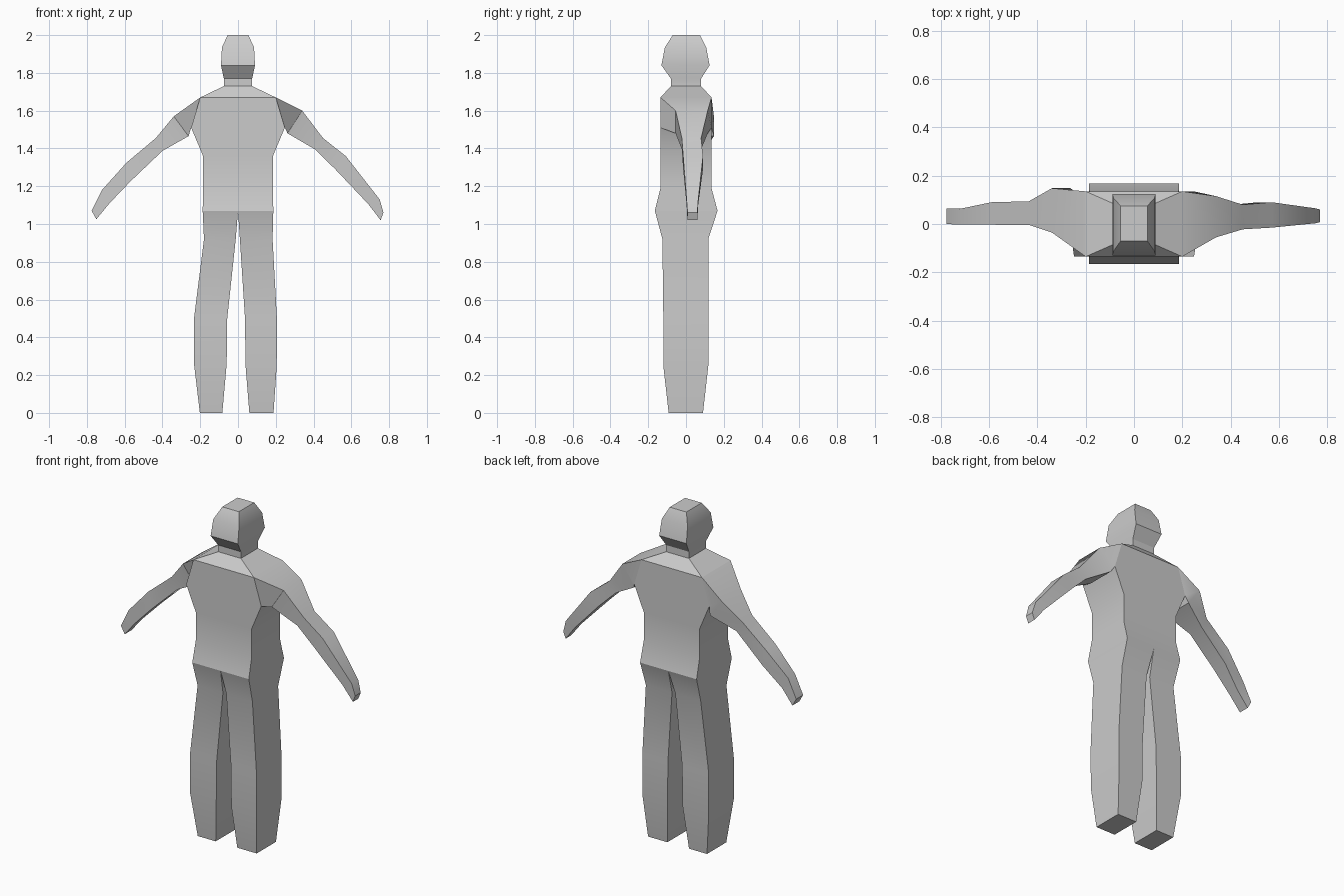
import bpy, bmesh, math

if "Cube" in bpy.data.objects:
    bpy.data.objects.remove(bpy.data.objects["Cube"])


def loft(name, rings, cap_start=False, cap_end=False, holes=()):
    """Skin four-point rings; holes lists (ring, side) quads left open."""
    bm = bmesh.new()
    loops = [[bm.verts.new(p) for p in ring] for ring in rings]
    for i in range(len(loops) - 1):
        a, b = loops[i], loops[i + 1]
        for k in range(4):
            if (i, k) not in holes:
                n = (k + 1) % 4
                bm.faces.new((a[k], a[n], b[n], b[k]))
    if cap_start:
        bm.faces.new(loops[0])
    if cap_end:
        bm.faces.new(loops[-1])
    bmesh.ops.recalc_face_normals(bm, faces=bm.faces)
    mesh = bpy.data.meshes.new(name)
    bm.to_mesh(mesh)
    bm.free()
    obj = bpy.data.objects.new(name, mesh)
    bpy.context.collection.objects.link(obj)
    bpy.ops.object.select_all(action='DESELECT')
    obj.select_set(True)
    bpy.context.view_layer.objects.active = obj
    bpy.ops.object.shade_smooth_by_angle(angle=math.radians(30))
    return obj


def level(x0, x1, y0, y1, z):
    # sides in order: front, right, back, left
    return [(x0, y0, z), (x1, y0, z), (x1, y1, z), (x0, y1, z)]


def slant(xt, zt, xb, zb, y0, y1):
    # arm section from an upper point to a lower point
    return [(xt, y0, zt), (xb, y0, zb), (xb, y1, zb), (xt, y1, zt)]


# Head and neck: half width, front, back, height
head = [(.075, -.08, .08, 1.73), (.075, -.08, .08, 1.77),
        (.09, -.13, .125, 1.84), (.085, -.112, .107, 1.935), (.055, -.07, .075, 2.0)]
loft("head", [level(-w, w, f, b, z) for w, f, b, z in head], cap_end=True)

# Torso, open where the arms and legs join
torso = [(.075, -.08, .08, 1.73), (.2, -.135, .135, 1.67), (.248, -.135, .135, 1.51),
         (.185, -.135, .135, 1.36), (.185, -.135, .135, 1.19), (.187, -.165, .167, 1.07)]
loft("torso", [level(-w, w, f, b, z) for w, f, b, z in torso], holes={(1, 1), (1, 3)})

# Legs: left x, right x, front, back, height
right_leg = [(0, .187, -.165, .167, 1.07), (.01, .183, -.125, .118, .92),
             (.037, .206, -.12, .118, .5), (.04, .205, -.12, .118, .25),
             (.06, .188, -.092, .09, 0)]
left_leg = [(-.187, 0, -.165, .167, 1.07), (-.18, -.012, -.125, .118, .92),
            (-.233, -.057, -.12, .118, .5), (-.233, -.06, -.12, .118, .26),
            (-.202, -.083, -.092, .09, 0)]
for name, rings in (("right_leg", right_leg), ("left_leg", left_leg)):
    loft(name, [level(*r) for r in rings], cap_end=True)

# Arms: upper x, z, lower x, z, front, back
right_arm = [(.2, 1.67, .248, 1.51, -.135, .135), (.34, 1.60, .262, 1.48, -.055, .115),
             (.45, 1.455, .408, 1.395, -.022, .08), (.57, 1.36, .515, 1.29, -.015, .09),
             (.75, 1.13, .69, 1.105, .003, .065), (.77, 1.06, .755, 1.02, .008, .06)]
left_arm = [(-.2, 1.67, -.248, 1.51, -.135, .135), (-.34, 1.57, -.262, 1.465, -.035, .148),
            (-.435, 1.455, -.4, 1.387, -.004, .094), (-.59, 1.325, -.57, 1.225, -.003, .09),
            (-.72, 1.18, -.68, 1.11, -.003, .063), (-.775, 1.07, -.75, 1.025, 0, .065)]
for name, rings in (("right_arm", right_arm), ("left_arm", left_arm)):
    loft(name, [slant(*r) for r in rings], cap_end=True)
